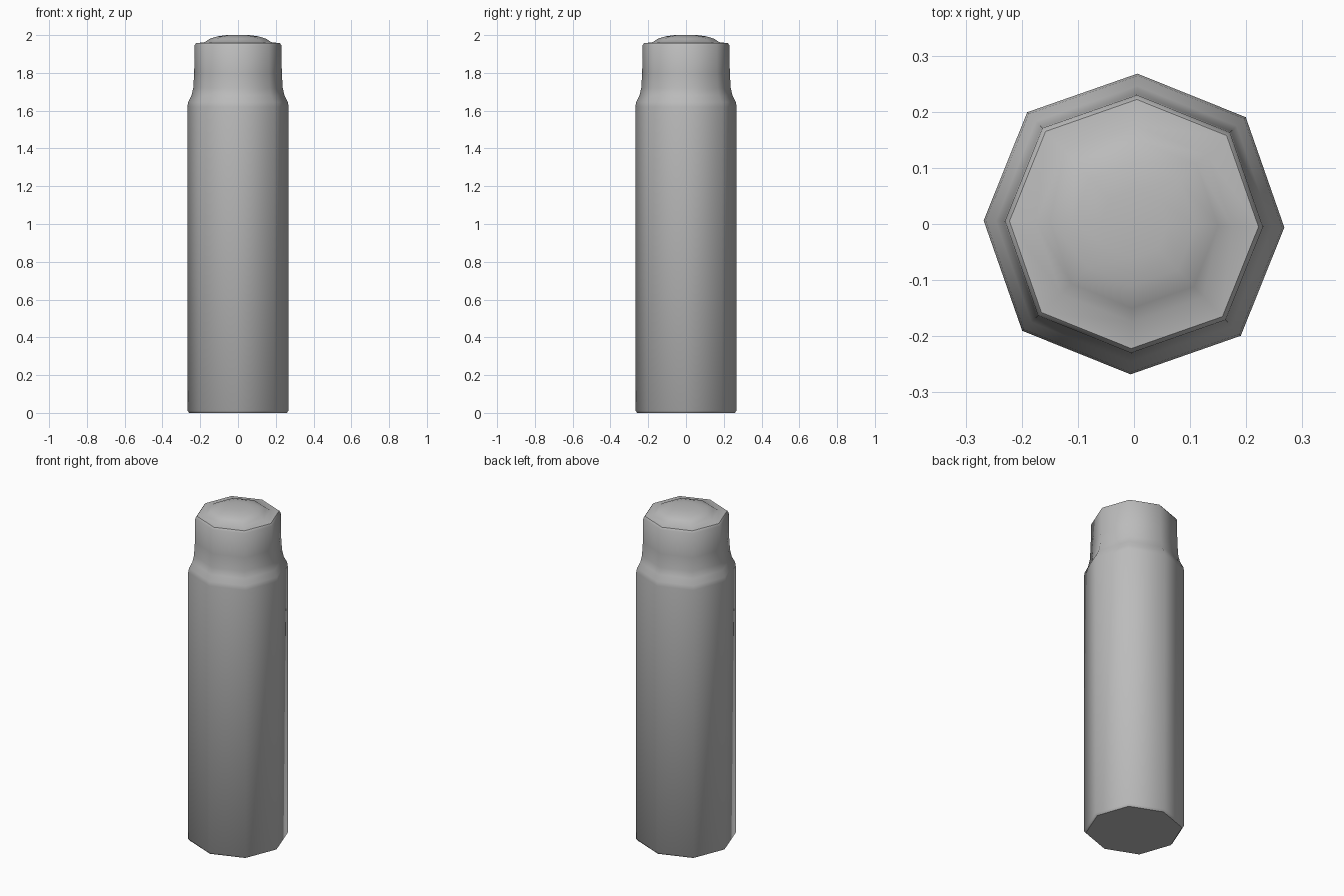
import bpy, bmesh, math

cube = bpy.data.objects.get("Cube")
if cube:
    bpy.data.objects.remove(cube, do_unlink=True)

SIDES = 8
TWIST = math.radians(-1.3)

# One plain grey for the whole canister
grey = bpy.data.materials.new("grey")
grey.use_nodes = True
colour = (0.5, 0.5, 0.5, 1)
grey.diffuse_color = colour
grey.node_tree.nodes["Principled BSDF"].inputs["Base Color"].default_value = colour


def lathe(name, profile):
    """Closed eight-sided turned shape from (radius, height) pairs."""
    bm = bmesh.new()
    rings = []
    for radius, z in profile:
        ring = []
        for i in range(SIDES):
            angle = TWIST + math.tau * i / SIDES
            r = radius * (1.028 if i % 2 else 1)  # corners between the axes sit slightly wider
            ring.append(bm.verts.new((r * math.cos(angle), r * math.sin(angle), z)))
        rings.append(ring)
    for low, high in zip(rings, rings[1:]):
        for i in range(SIDES):
            j = (i + 1) % SIDES
            bm.faces.new((low[i], low[j], high[j], high[i]))
    bm.faces.new(reversed(rings[0]))
    bm.faces.new(rings[-1])
    bmesh.ops.recalc_face_normals(bm, faces=bm.faces)
    mesh = bpy.data.meshes.new(name)
    bm.to_mesh(mesh)
    bm.free()
    mesh.materials.append(grey)
    obj = bpy.data.objects.new(name, mesh)
    bpy.context.collection.objects.link(obj)
    bpy.ops.object.select_all(action="DESELECT")
    obj.select_set(True)
    bpy.context.view_layer.objects.active = obj
    bpy.ops.object.shade_smooth_by_angle(angle=math.radians(50))
    return obj


# Body, rounded shoulder, neck and low domed cap in one turned profile
lathe("canister", [
    (0.258, 0.0), (0.268, 0.012),                                # foot
    (0.268, 1.62), (0.264, 1.645), (0.246, 1.68),                # body and shoulder
    (0.237, 1.72), (0.232, 1.80), (0.230, 1.945),                # neck
    (0.222, 1.957), (0.175, 1.963),                              # rim
    (0.150, 1.980), (0.110, 1.993), (0.060, 2.0),                # dome
])
